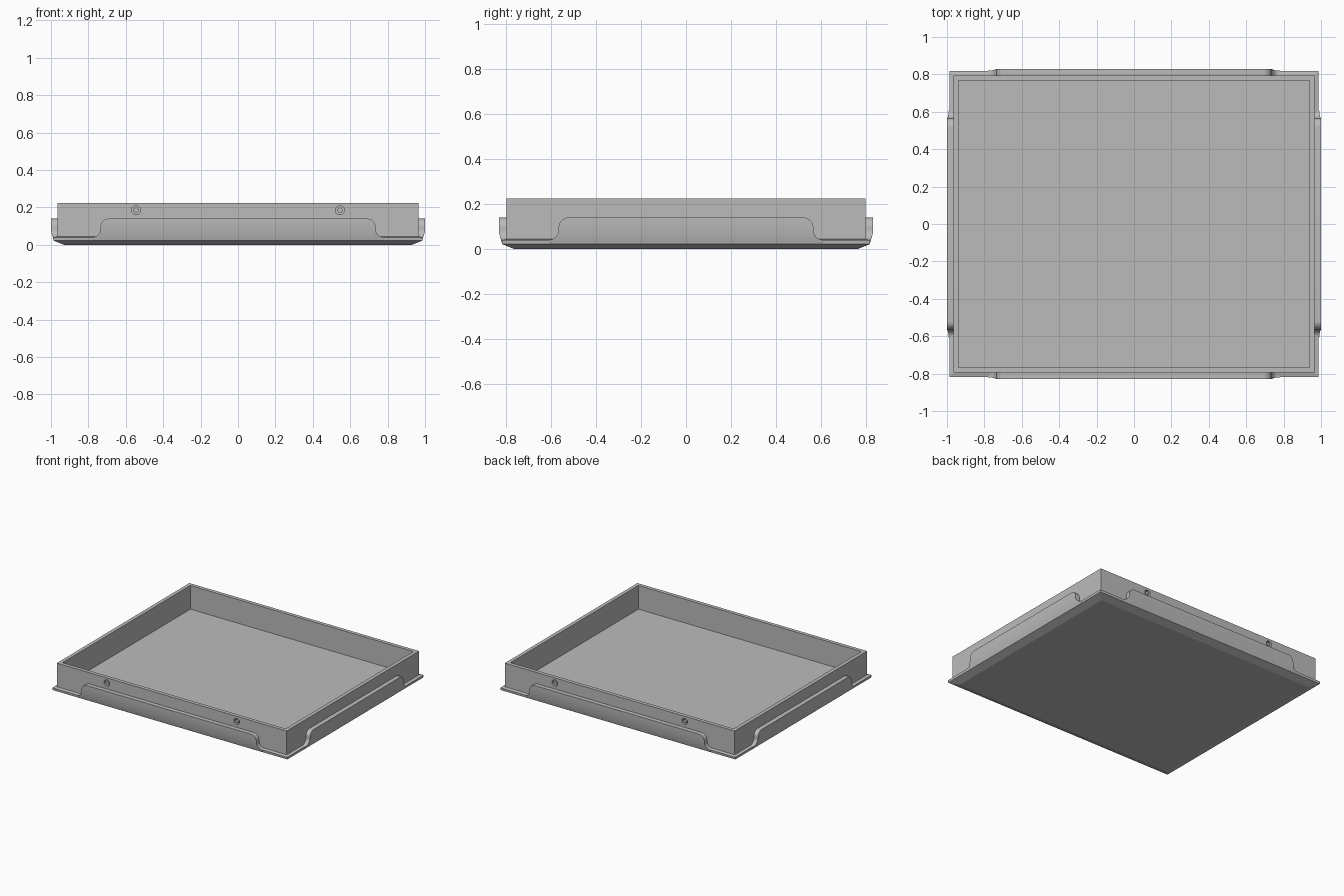
import bpy, bmesh, math
from mathutils import Matrix, Vector

cube = bpy.data.objects.get("Cube")
if cube:
    bpy.data.objects.remove(cube, do_unlink=True)

grey = bpy.data.materials.new("plain_grey")
grey.use_nodes = True
grey.diffuse_color = (0.5, 0.5, 0.5, 1)
grey.node_tree.nodes["Principled BSDF"].inputs["Base Color"].default_value = (0.5, 0.5, 0.5, 1)


def finish(name, bm, smooth=True):
    bmesh.ops.recalc_face_normals(bm, faces=bm.faces)
    mesh = bpy.data.meshes.new(name)
    bm.to_mesh(mesh)
    bm.free()
    mesh.materials.append(grey)
    obj = bpy.data.objects.new(name, mesh)
    bpy.context.collection.objects.link(obj)
    if smooth:
        bpy.ops.object.select_all(action="DESELECT")
        obj.select_set(True)
        bpy.context.view_layer.objects.active = obj
        bpy.ops.object.shade_smooth_by_angle(angle=math.radians(30))
    return obj


def loft(bm, rings, caps=True):
    """Join equal closed rings of points with quads."""
    rows = [[bm.verts.new(p) for p in ring] for ring in rings]
    n = len(rows[0])
    for a, b in zip(rows, rows[1:]):
        for i in range(n):
            j = (i + 1) % n
            bm.faces.new((a[i], a[j], b[j], b[i]))
    if caps:
        bm.faces.new(rows[0])
        bm.faces.new(rows[-1])


def rectangle(hx, hy, z):
    return [(-hx, -hy, z), (hx, -hy, z), (hx, hy, z), (-hx, hy, z)]


# Body: one run from the underside, over the lip and rim, down to the tray floor
WALL_X, WALL_Y, TOP, FLOOR = 0.965, 0.795, 0.225, 0.045
steps = [(-0.035, 0), (0.02, 0.022), (0.022, 0.04), (0, 0.045),
         (0, TOP), (-0.028, TOP), (-0.028, FLOOR)]
bm = bmesh.new()
loft(bm, [rectangle(WALL_X + d, WALL_Y + d, z) for d, z in steps])
tray = finish("tray_body", bm, smooth=False)

# Round dimples in the front and back walls
bm = bmesh.new()
for x in (-0.545, 0.545):
    for side in (-1, 1):
        place = Matrix.Translation((x, side * WALL_Y, 0.185)) @ Matrix.Rotation(math.pi / 2, 4, "X")
        bmesh.ops.create_cone(bm, cap_ends=True, segments=24, radius1=0.024, radius2=0.024,
                              depth=0.036, matrix=place)
cutter = finish("dimple_cutter", bm, smooth=False)
cut = tray.modifiers.new("dimples", "BOOLEAN")
cut.operation = "DIFFERENCE"
cut.object = cutter
cut.solver = "EXACT"
cutter.hide_render = True
cutter.hide_viewport = True
cutter.hide_set(True)

# Small recessed buttons inside the dimples
for name, side in (("front", -1), ("back", 1)):
    bm = bmesh.new()
    for x in (-0.545, 0.545):
        place = Matrix.Translation((x, side * (WALL_Y - 0.012), 0.185)) @ Matrix.Rotation(math.pi / 2, 4, "X")
        bmesh.ops.create_cone(bm, cap_ends=True, segments=20, radius1=0.014, radius2=0.014,
                              depth=0.016, matrix=place)
    finish(name + "_buttons", bm)


def flap(name, wall, half_top, half_base, angle):
    """Raised band along one wall; its ends sink to the lip in an S curve."""
    low, high = 0.04, 0.14
    r = (half_base - half_top) / 2
    end = []
    for i in range(9):
        a = math.pi / 2 * i / 8
        end.append((half_top + r * math.sin(a), high - 0.045 * (1 - math.cos(a))))
    for i in range(9):
        a = math.pi / 2 * i / 8
        end.append((half_base - r * math.cos(a), low + 0.045 * (1 - math.sin(a))))
    section = [(-u, h) for u, h in reversed(end)] + end
    turn = Matrix.Rotation(angle, 3, "Z")
    rings = []
    for u, h in section:
        bend = min(h, 0.07)
        out = wall + 0.02 + 0.014 * (bend - 0.022) / 0.048
        ring = [(wall - 0.008, 0.022), (wall + 0.02, 0.022), (out, bend), (out, h + 0.0005), (wall - 0.008, h + 0.0005)]
        rings.append([turn @ Vector((u, -d, z)) for d, z in ring])
    bm = bmesh.new()
    loft(bm, rings)
    finish(name, bm)


flap("front_flap", WALL_Y, 0.69, 0.78, 0)
flap("back_flap", WALL_Y, 0.69, 0.78, math.pi)
flap("left_flap", WALL_X, 0.52, 0.61, math.pi / 2)
flap("right_flap", WALL_X, 0.52, 0.61, -math.pi / 2)
